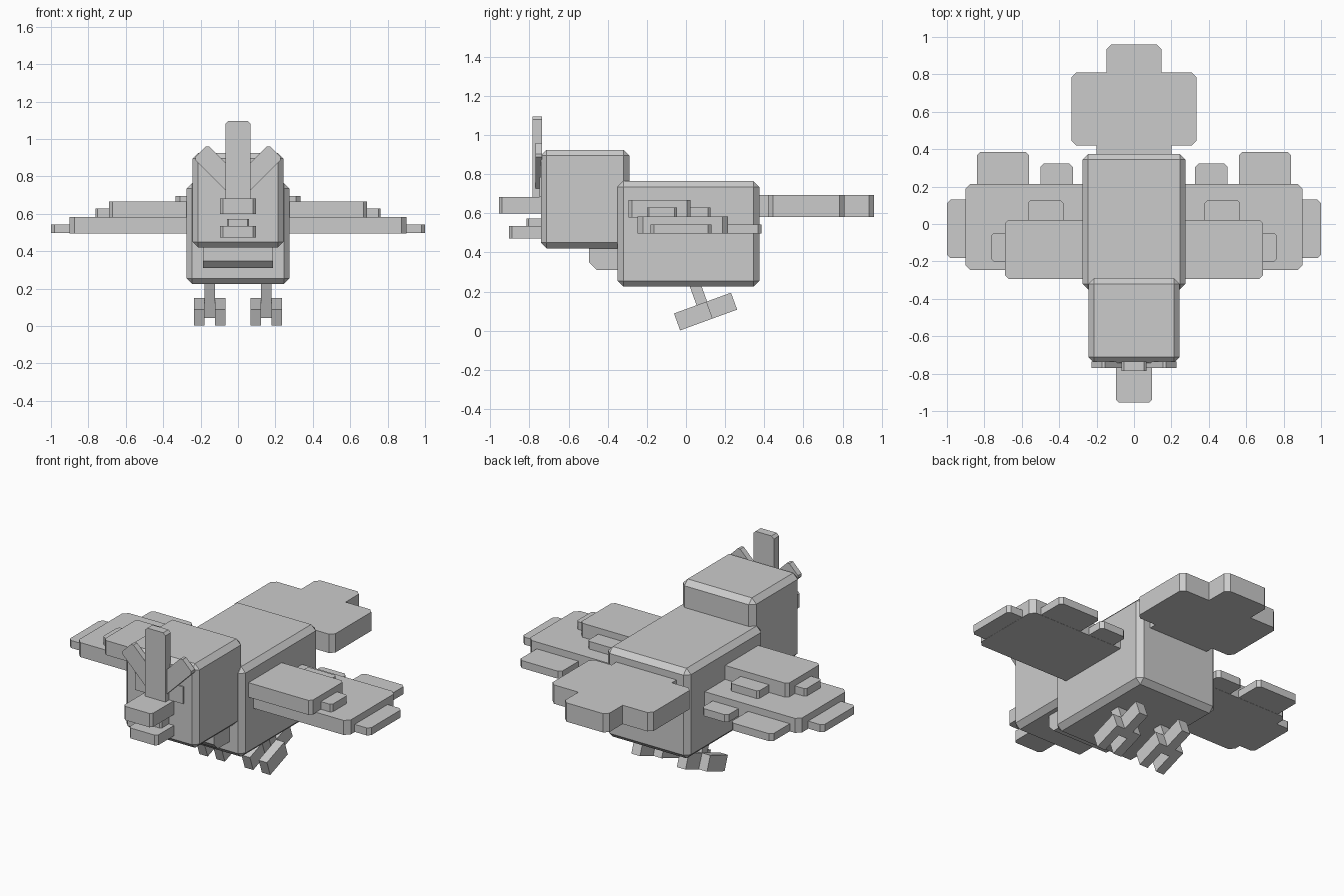
import bpy, bmesh
from math import radians
from mathutils import Matrix

cube = bpy.data.objects.get("Cube")
if cube:
    bpy.data.objects.remove(cube, do_unlink=True)

grey = bpy.data.materials.new("plain_grey")
grey.use_nodes = True
GREY = (0.6, 0.6, 0.6, 1)
grey.diffuse_color = GREY
grey.node_tree.nodes["Principled BSDF"].inputs["Base Color"].default_value = GREY


def box(name, x, y, z, cut=0, axes="z", where=lambda p: True, turn=None):
    """Flat-shaded box from x, y, z ranges; edges along the given axes are chamfered."""
    bm = bmesh.new()
    size = [max(r) - min(r) for r in (x, y, z)]
    mid = [(r[0] + r[1]) / 2 for r in (x, y, z)]
    place = Matrix.Translation(mid) @ Matrix.Diagonal((*size, 1))
    bmesh.ops.create_cube(bm, size=1, matrix=place)
    if cut:
        picked = []
        for e in bm.edges:
            a, b = (v.co for v in e.verts)
            along = max(range(3), key=lambda i: abs(a[i] - b[i]))
            if "xyz"[along] in axes and where((a + b) / 2):
                picked.append(e)
        bmesh.ops.bevel(bm, geom=picked, offset=cut, segments=1, affect="EDGES")
    if turn:
        bm.transform(turn)
    mesh = bpy.data.meshes.new(name)
    bm.to_mesh(mesh)
    bm.free()
    mesh.materials.append(grey)
    ob = bpy.data.objects.new(name, mesh)
    bpy.context.collection.objects.link(ob)
    return ob


# Body, head and chin
box("body", (-.275, .275), (-.35, .375), (.225, .765), .03, "xyz")
box("head", (-.243, .243), (-.742, -.29), (.42, .925), .03, "xyz")
box("chin", (-.187, .187), (-.495, -.3), (.31, .48), .038, "x",
    lambda p: p.y < -.4 and p.z < .4)

# Beak
box("upper_beak", (-.095, .095), (-.955, -.72), (.6, .683), .015)
box("lower_beak", (-.095, .095), (-.905, -.72), (.472, .534), .015)
box("tongue", (-.06, .06), (-.815, -.72), (.53, .573), .01)

# Centre crest feather
box("crest_middle", (-.068, .068), (-.785, -.735), (.68, 1.095), .015, "y",
    lambda p: p.z > 1)

# Tail
TAIL_Z = (.582, .695)
box("tail_base", (-.2, .2), (.34, .46), TAIL_Z)
box("tail_fan", (-.335, .335), (.42, .81), TAIL_Z, .025)
box("tail_tip", (-.147, .147), (.77, .96), TAIL_Z, .025)

# Wing feathers: x range, y range, z range, chamfer
LOW, MIDDLE = (.497, .542), (.58, .629)
feathers = {
    "wing_main": ((.2, .902), (-.247, .215), (.496, .583), .028),
    "wing_shoulder": ((.2, .69), (-.293, .022), (.58, .667), .018),
    "wing_tip": ((.86, 1), (-.182, .13), LOW, .018),
    "shoulder_tip": ((.65, .762), (-.2, -.047), MIDDLE, .012),
    "shoulder_back": ((.378, .568), (-.03, .125), MIDDLE, .012),
    "rear_outer_feather": ((.562, .84), (.17, .385), LOW, .018),
    "rear_inner_feather": ((.327, .5), (.17, .323), LOW, .018),
}

foot_turn = Matrix.Translation((0, .1, .098)) @ Matrix.Rotation(radians(20), 4, "X")

for side, s in (("left", 1), ("right", -1)):
    def span(a, b):
        return tuple(sorted((a * s, b * s)))

    for part, (x, y, z, cut) in feathers.items():
        box(f"{side}_{part}", span(*x), y, z, cut)

    # Slanted crest feather and eye
    slant = Matrix.Translation((.2 * s, 0, .932)) @ Matrix.Rotation(radians(45 * s), 4, "Y")
    box(f"{side}_crest", (-.052, .052), (-.77, -.735), (-.28, 0), .012, "y",
        lambda p: p.z > -.1, slant)
    box(f"{side}_eye", span(.06, .16), (-.75, -.735), (.683, .785))

    # Leg, two front toes and one back toe
    thick = (-.046, .046)
    box(f"{side}_leg", span(.122, .18), (-.032, .025), (-.046, .18), turn=foot_turn)
    box(f"{side}_inner_toe", span(.066, .122), (-.155, .022), thick, turn=foot_turn)
    box(f"{side}_outer_toe", span(.18, .235), (-.155, .022), thick, turn=foot_turn)
    box(f"{side}_back_toe", span(.122, .18), (.022, .155), thick, turn=foot_turn)
